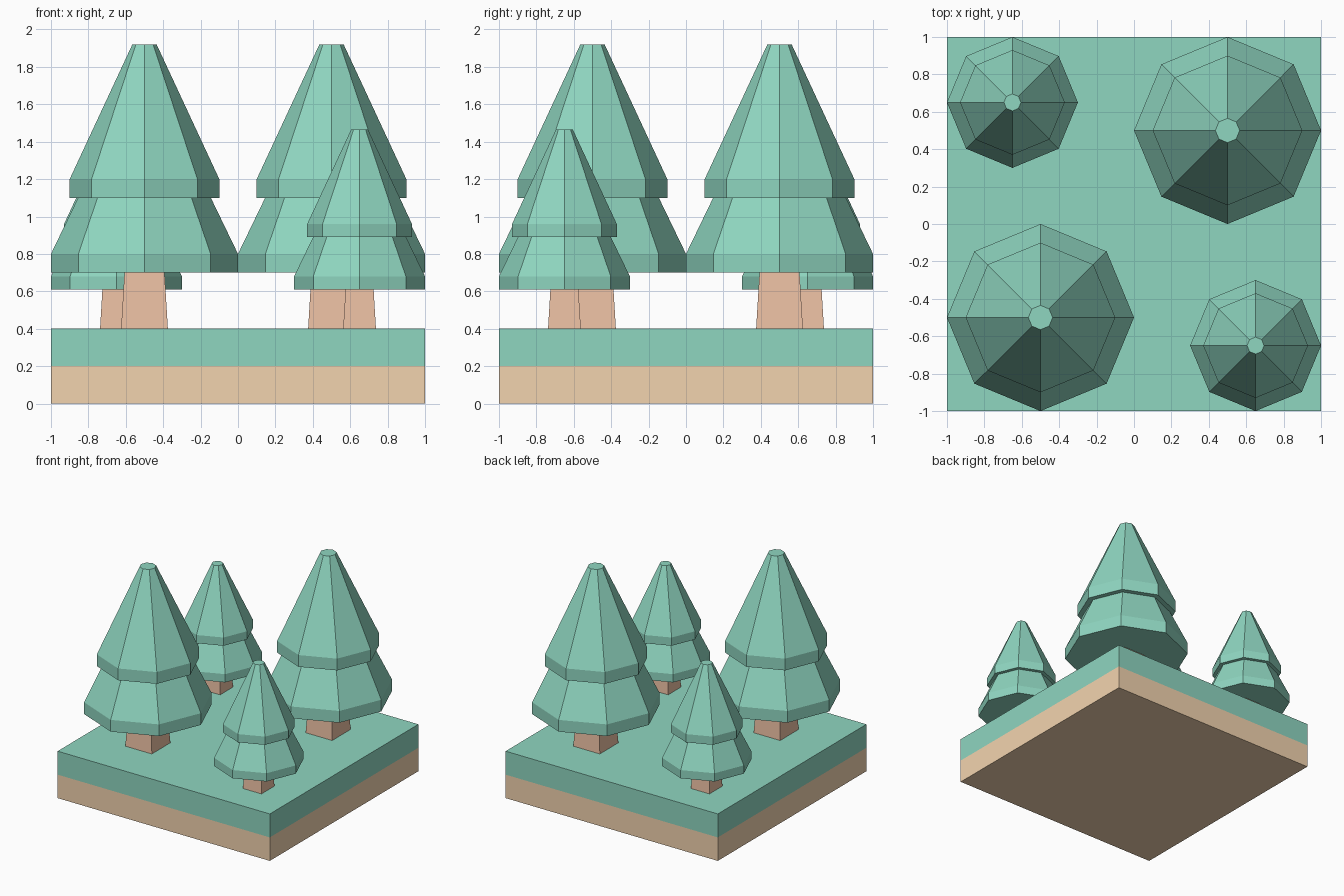
import bpy, bmesh, math

if "Cube" in bpy.data.objects:
    bpy.data.objects.remove(bpy.data.objects["Cube"])


def material(name, rgb):
    m = bpy.data.materials.new(name)
    m.diffuse_color = (*rgb, 1)
    m.use_nodes = True
    m.node_tree.nodes["Principled BSDF"].inputs["Base Color"].default_value = m.diffuse_color
    return m


GREEN = material("green", (0.275, 0.67, 0.527))
EARTH = material("earth", (0.896, 0.658, 0.429))
BARK = material("bark", (0.839, 0.527, 0.371))


def stack(name, sides, turn, profile, mats, location=(0, 0, 0), scale=1.0):
    """Loft closed flat-faced rings; profile holds (radius, z), mats one per band."""
    bm = bmesh.new()
    rings = []
    for r, z in profile:
        angles = [turn + math.tau * i / sides for i in range(sides)]
        rings.append([bm.verts.new((r * scale * math.cos(a), r * scale * math.sin(a), z * scale))
                      for a in angles])
    slots = list(dict.fromkeys(mats))
    bm.faces.new(rings[0][::-1]).material_index = slots.index(mats[0])
    for lo, hi, mat in zip(rings, rings[1:], mats):
        for i in range(sides):
            j = (i + 1) % sides
            f = bm.faces.new((lo[i], lo[j], hi[j], hi[i]))
            f.material_index = slots.index(mat)
    bm.faces.new(rings[-1]).material_index = slots.index(mats[-1])
    mesh = bpy.data.meshes.new(name)
    bm.to_mesh(mesh)
    bm.free()
    for m in slots:
        mesh.materials.append(m)
    ob = bpy.data.objects.new(name, mesh)
    ob.location = location
    bpy.context.collection.objects.link(ob)
    return ob


SQ = math.sqrt(2)
TOP = 0.4  # grass height

# Ground block: earth below, grass above
stack("ground_block", 4, math.pi / 4, [(SQ, 0), (SQ, 0.2), (SQ, TOP)], [EARTH, GREEN])

# Tree profiles, measured from the grass at full size
trunk = [(0.125 * SQ, 0), (0.107 * SQ, 0.3)]
foliage = [(0.5, 0.3), (0.5, 0.4), (0.355, 0.7), (0.4, 0.7), (0.4, 0.8), (0.065, 1.52)]

# Two large and two small trees on opposite corners
for label, x, y, s in (("large_front", -0.5, -0.5, 1), ("large_back", 0.5, 0.5, 1),
                       ("small_front", 0.65, -0.65, 0.7), ("small_back", -0.65, 0.65, 0.7)):
    stack(label + "_trunk", 4, math.pi / 4, trunk, [BARK], (x, y, TOP), s)
    stack(label + "_foliage", 8, 0, foliage, [GREEN] * 5, (x, y, TOP), s)
